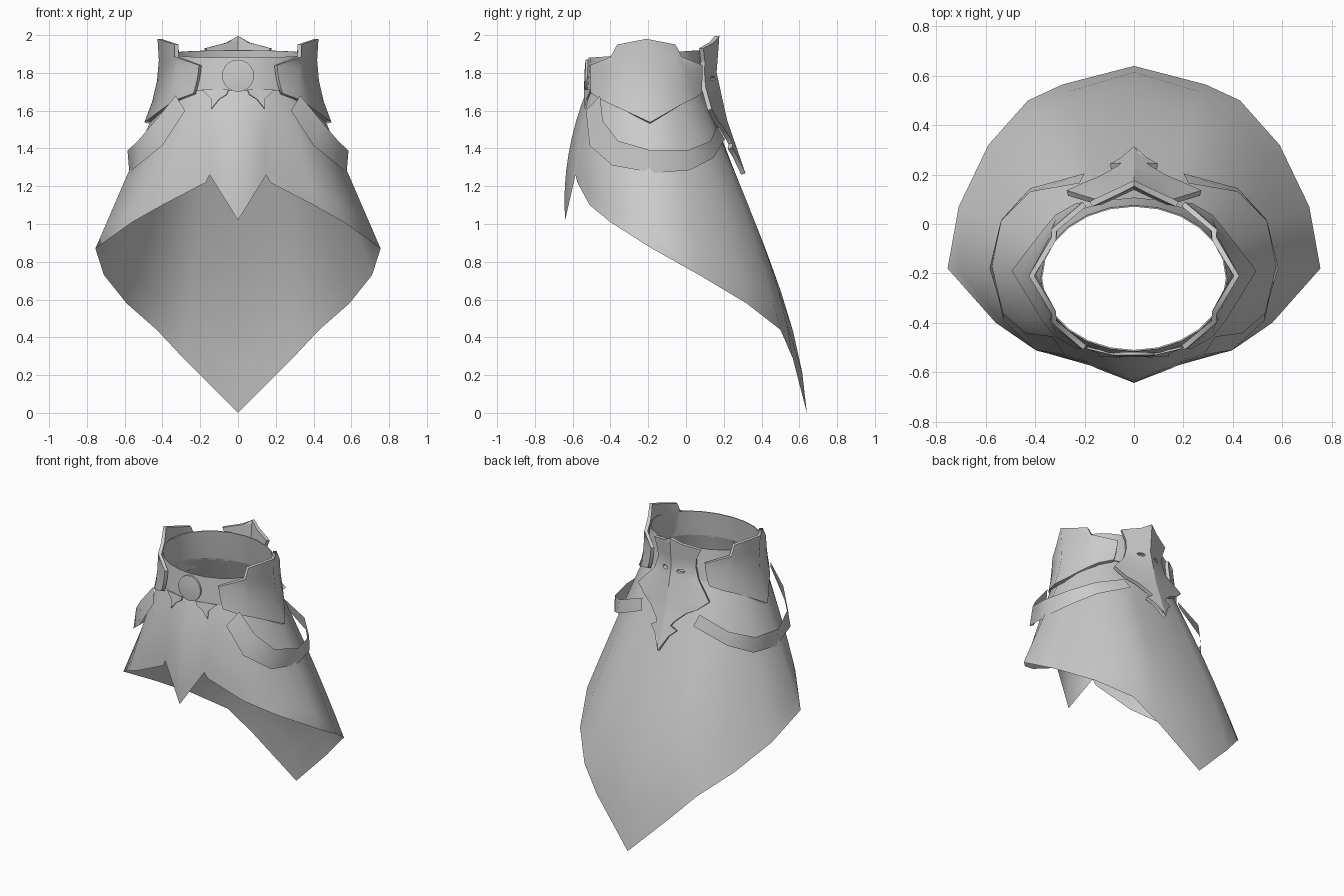
import bpy
from math import sin, cos, radians, pi
from mathutils import Vector

cube = bpy.data.objects.get("Cube")
if cube:
    bpy.data.objects.remove(cube, do_unlink=True)

grey = bpy.data.materials.new("plain_grey")
grey.use_nodes = True
COLOUR = (0.6, 0.6, 0.6, 1)
grey.diffuse_color = COLOUR
grey.node_tree.nodes["Principled BSDF"].inputs["Base Color"].default_value = COLOUR


def activate(ob):
    bpy.ops.object.select_all(action='DESELECT')
    ob.select_set(True)
    bpy.context.view_layer.objects.active = ob


def apply(ob, kind, **settings):
    activate(ob)
    mod = ob.modifiers.new(kind.title(), kind)
    for key, value in settings.items():
        setattr(mod, key, value)
    bpy.ops.object.modifier_apply(modifier=mod.name)


def finish(name, verts, faces, thickness=0.0, angle=30):
    """Make the +x half, mirror it, thicken it and shade it."""
    mesh = bpy.data.meshes.new(name)
    mesh.from_pydata([tuple(v) for v in verts], [], faces)
    mesh.materials.append(grey)
    ob = bpy.data.objects.new(name, mesh)
    bpy.context.collection.objects.link(ob)
    apply(ob, 'MIRROR', use_clip=True, merge_threshold=0.002)
    if thickness:
        apply(ob, 'SOLIDIFY', thickness=thickness, offset=0)
    activate(ob)
    bpy.ops.object.shade_smooth_by_angle(angle=radians(angle))
    return ob


def sheet(name, rows, thickness=0.0, angle=30):
    """Skin a grid of points; rows run from top to bottom."""
    n = len(rows[0])
    faces = [(r * n + c, (r + 1) * n + c, (r + 1) * n + c + 1, r * n + c + 1)
             for r in range(len(rows) - 1) for c in range(n - 1)]
    return finish(name, [p for row in rows for p in row], faces, thickness, angle)


def oval(deg, a, b, cy, z):
    x = 0 if abs(deg) == 90 else a * cos(radians(deg))
    return Vector((x, cy + b * sin(radians(deg)), z))


def interp(z, table):
    for (z0, y0), (z1, y1) in zip(table, table[1:]):
        if z >= z1:
            return y0 + (y1 - y0) * (z0 - z) / (z0 - z1)
    return table[-1][1]


# Skirt: oval waist lofted to a pointed hem, notched beside the front tab
hem = [(0, -.64, 1.02), (.15, -.585, 1.26), (.17, -.575, 1.22), (.4, -.51, 1.1),
       (.56, -.4, 1.01), (.755, -.18, .87), (.71, .07, .73), (.59, .32, .58),
       (.43, .5, .44), (.29, .565, .29), (0, .64, 0)]
angles = [-90, -70, -67, -48, -28, 2, 22, 42, 58, 70, 90]
# Swell of each fold, in general and towards the hem
swell = [-.165, -.04, -.04, -.13, -.06, 0, .04, .08, .09, .06, 0]
low_swell = [0, 0, 0, 0, 0, 0, 0, 0, .05, .25, .45]
STEPS = 8
rows = []
for i in range(STEPS + 1):
    t = i / STEPS
    row = []
    for deg, h, s, low in zip(angles, hem, swell, low_swell):
        p = oval(deg, .39, .31, -.2125, 1.715).lerp(Vector(h), t)
        p.y += (s + low * t) * t * (1 - t)
        row.append(p)
    rows.append(row)
sheet("skirt", rows, angle=65)

# Waistband: slightly proud of the skirt, higher at the back
band = range(-90, 91, 15)
sheet("waistband", [
    [oval(d, .375, .293, -.22, 1.9 + .02 * sin(radians(d))) for d in band],
    [oval(d, .382, .305, -.216, 1.8) for d in band],
    [oval(d, .396, .317, -.2125, 1.705) for d in band]], 0.006)

# Hip plates: shields with a stepped crest, symmetrical front to back
tops = [(.2, -.5, 1.84), (.325, -.395, 1.885), (.325, -.36, 1.95), (.415, -.21, 1.98)]
lows = [(.23, -.495, 1.69), (.31, -.45, 1.66), (.36, -.39, 1.63), (.485, -.19, 1.535)]


def front_to_back(points):
    return points + [(x, -.42 - y, z) for x, y, z in points[-2::-1]]


rows = []
for i in range(5):
    t = i / 4
    row = []
    for top, low in zip(front_to_back(tops), front_to_back(lows)):
        p = Vector(top).lerp(Vector(low), t)
        p.x -= t * (1 - t) * (0.13 if p.x > .4 else 0.02)
        row.append(p)
    rows.append(row)
sheet("hip_plates", rows, 0.022, 70)

# Hanging straps: loops slung round each side
upper = [(.33, -.455, 1.68), (.44, -.44, 1.545), (.53, -.36, 1.44), (.585, -.18, 1.388),
         (.54, .01, 1.39), (.42, .13, 1.44), (.22, .165, 1.52)]
lower = [(.28, -.53, 1.6), (.40, -.51, 1.415), (.53, -.39, 1.31), (.575, -.17, 1.27),
         (.535, .02, 1.285), (.42, .145, 1.35), (.2, .205, 1.45)]
sheet("side_straps", [upper, lower], angle=50)

# Back ornament: ridged shield with flared top and barbed tip
ridge = [(2.0, .165), (1.8, .15), (1.55, .205), (1.26, .305)]
outline = [(1.995, 0), (1.96, .06), (1.93, .175), (1.86, .145), (1.8, .14), (1.72, .165),
           (1.605, .27), (1.545, .2), (1.51, .13), (1.45, .065), (1.425, .05),
           (1.4, .095), (1.36, .05), (1.265, 0)]
rows = []
for z, w in outline:
    y = interp(z, ridge)
    slope = 0.45 if z > 1.7 else 0.25
    rows.append([(w * s, y - slope * w * s, z) for s in (1, .5, 0)])
ornament = sheet("back_ornament", rows, 0.024, 20)

# Small slots cut through the ornament
for side in (-1, 1):
    bpy.ops.mesh.primitive_cylinder_add(vertices=12, radius=0.025, depth=0.3,
                                        location=(side * .06, .13, 1.77),
                                        rotation=(pi / 2, 0, 0))
    cutter = bpy.context.object
    cutter.name = "slot_cutter"
    cutter.hide_render = True
    cutter.scale.y = 0.5
    bpy.context.view_layer.update()
    apply(ornament, 'BOOLEAN', object=cutter, operation='DIFFERENCE', solver='EXACT')
    bpy.data.objects.remove(cutter, do_unlink=True)

# Round front buckle: nearly flush disc that leans with the waistband
arc = [radians(90 - 18 * i) for i in range(11)]
rings = [[(0 if i in (0, 10) else r * cos(a), y + .04 * r * sin(a), 1.785 + r * sin(a))
          for i, a in enumerate(arc)]
         for r, y in ((.001, -.538), (.06, -.537), (.085, -.534), (.085, -.522))]
verts = [p for ring in rings for p in ring]
faces = [(k * 11 + i, k * 11 + i + 11, k * 11 + i + 12, k * 11 + i + 1)
         for k in range(3) for i in range(10)]
finish("front_buckle", verts, faces)

# Clasps under the buckle
clasp = [(.05, 1.71), (.06, 1.685), (.1, 1.66), (.14, 1.61), (.14, 1.66), (.19, 1.71)]
finish("front_clasps", [(x, -.567 + .24 * x + .2 * (z - 1.61), z) for x, z in clasp],
       [tuple(range(len(clasp)))], 0.008)
bpy.ops.object.select_all(action='DESELECT')
